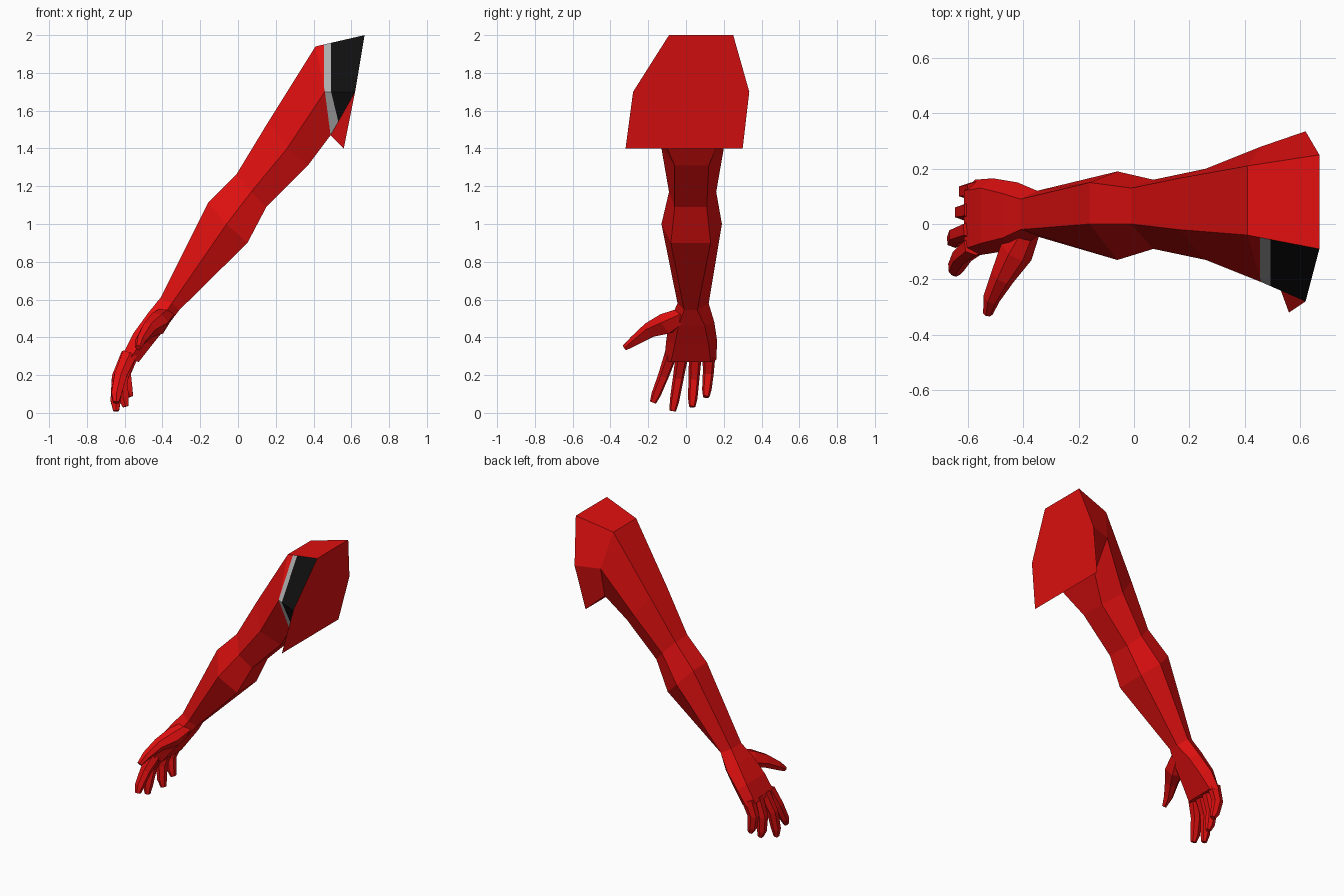
import bpy, bmesh
from mathutils import Vector

if "Cube" in bpy.data.objects:
    bpy.data.objects.remove(bpy.data.objects["Cube"])


def material(name, rgb):
    m = bpy.data.materials.new(name)
    m.diffuse_color = (*rgb, 1)
    m.use_nodes = True
    m.node_tree.nodes["Principled BSDF"].inputs["Base Color"].default_value = m.diffuse_color
    return m


RED = material("red", (0.75, 0.005, 0.005))
GREY = material("grey", (0.42, 0.42, 0.42))
BLACK = material("black", (0.005, 0.005, 0.005))


def loft(bm, rings):
    """Skin equal-sized rings, cap both ends; returns the vertex rings."""
    vs = [[bm.verts.new(p) for p in r] for r in rings]
    n = len(vs[0])
    for a, b in zip(vs, vs[1:]):
        for i in range(n):
            j = (i + 1) % n
            bm.faces.new((a[i], a[j], b[j], b[i]))
    bm.faces.new(vs[0])
    bm.faces.new(vs[-1])
    return vs


def finish(bm, name):
    bmesh.ops.recalc_face_normals(bm, faces=bm.faces[:])
    me = bpy.data.meshes.new(name)
    bm.to_mesh(me)
    bm.free()
    for m in (RED, GREY, BLACK):
        me.materials.append(m)
    ob = bpy.data.objects.new(name, me)
    bpy.context.collection.objects.link(ob)
    return ob


def hexagon(top, mid, bot):
    """Six-sided section; each level is (x, z, y min, y max)."""
    pt = lambda l, k: (l[0], l[k], l[1])
    return [pt(top, 2), pt(top, 3), pt(mid, 3), pt(bot, 3), pt(bot, 2), pt(mid, 2)]


# Arm from shoulder to wrist
arm = [
    hexagon((.67, 2.0, -.09, .25), (.62, 1.70, -.28, .335), (.56, 1.40, -.32, .30)),
    hexagon((.41, 1.94, -.04, .21), (.46, 1.70, -.21, .28), (.49, 1.47, -.13, .19)),
    hexagon((.16, 1.54, -.02, .165), (.26, 1.40, -.13, .20), (.37, 1.31, -.06, .12)),
    hexagon((-.01, 1.26, 0, .13), (.07, 1.17, -.09, .16), (.15, 1.09, -.06, .11)),
    hexagon((-.16, 1.11, 0, .15), (-.06, 1.0, -.13, .19), (.05, .90, -.08, .13)),
    hexagon((-.41, .61, -.02, .09), (-.35, .58, -.045, .12), (-.31, .545, -.01, .06)),
]
bm = bmesh.new()
group = bm.faces.layers.int.new("band")
v = loft(bm, arm)

# Shoulder band on the front: upper panel plus the triangle below it
upper = next(f for f in v[0][0].link_faces if v[1][5] in f.verts)
upper[group] = 1
lower = next(f for f in v[0][4].link_faces if v[1][5] in f.verts)
bmesh.utils.face_split(lower, v[0][5], v[1][4])
lower = next(f for f in bm.faces if set(f.verts) == {v[0][5], v[1][4], v[1][5]})
lower[group] = 2


def cut(g, co, no):
    fs = [f for f in bm.faces if f[group] == g]
    geom = fs + list({e for f in fs for e in f.edges}) + list({w for f in fs for w in f.verts})
    bmesh.ops.bisect_plane(bm, geom=geom, dist=1e-4, plane_co=co, plane_no=no)


edge_out, edge_in = Vector((.456, 0, 1.7)), Vector((.493, 0, 1.7))
across, slanted = Vector((1, 0, 0)), Vector((1, 0, .24))
cut(1, edge_out, across)
cut(1, edge_in, across)
cut(2, edge_in, slanted)
for f in bm.faces:
    c = f.calc_center_median()
    if f[group] == 1:
        f.material_index = 2 if c.x > edge_in.x else 1 if c.x > edge_out.x else 0
    elif f[group] == 2:
        f.material_index = 2 if (c - edge_in).dot(slanted) > 0 else 1
finish(bm, "arm")

# Palm continuing from the wrist
bm = bmesh.new()
loft(bm, [
    arm[-1],
    hexagon((-.475, .53, -.05, .11), (-.42, .48, -.09, .15), (-.375, .46, -.04, .10)),
    hexagon((-.555, .42, -.07, .13), (-.51, .38, -.105, .165), (-.455, .36, -.06, .12)),
    hexagon((-.615, .30, -.09, .12), (-.575, .28, -.115, .16), (-.525, .27, -.08, .13)),
])
finish(bm, "palm")


def digit(name, path, widths, depths, side):
    """Six-sided tapering finger along a path, flattened across 'side'."""
    path = [Vector(p) for p in path]
    side = Vector(side)
    rings = []
    for i, p in enumerate(path):
        t = (path[min(i + 1, len(path) - 1)] - path[max(i - 1, 0)]).normalized()
        s = (side - t * side.dot(t)).normalized()
        d = t.cross(s)
        w, h = widths[i] / 2, depths[i] / 2
        rings.append([p + s * w * a + d * h * b for a, b in
                      ((1, 0), (.6, 1), (-.6, 1), (-1, 0), (-.6, -1), (.6, -1))])
    b = bmesh.new()
    loft(b, rings)
    finish(b, name)


# Four fingers: knuckle, joint and tip
for name, k, j, t in (
    ("index_finger", (-.575, -.080, .31), (-.622, -.118, .20), (-.645, -.175, .055)),
    ("middle_finger", (-.580, -.020, .31), (-.635, -.040, .19), (-.645, -.070, .010)),
    ("ring_finger", (-.575, .050, .31), (-.615, .042, .18), (-.595, .033, .033)),
    ("little_finger", (-.565, .122, .31), (-.600, .118, .21), (-.570, .107, .085)),
):
    end = Vector(t)
    near = Vector(j).lerp(end, .7)
    near.x -= .006
    digit(name, (k, j, near, end), (.068, .058, .050, .034), (.078, .066, .054, .03), (0, 1, 0))

# Thumb
digit("thumb", ((-.375, -.005, .525), (-.425, -.10, .475), (-.475, -.19, .44),
                (-.515, -.27, .385), (-.528, -.325, .345)),
      (.08, .125, .09, .06, .03), (.07, .10, .07, .05, .03), (-.5, 0, -.8))
